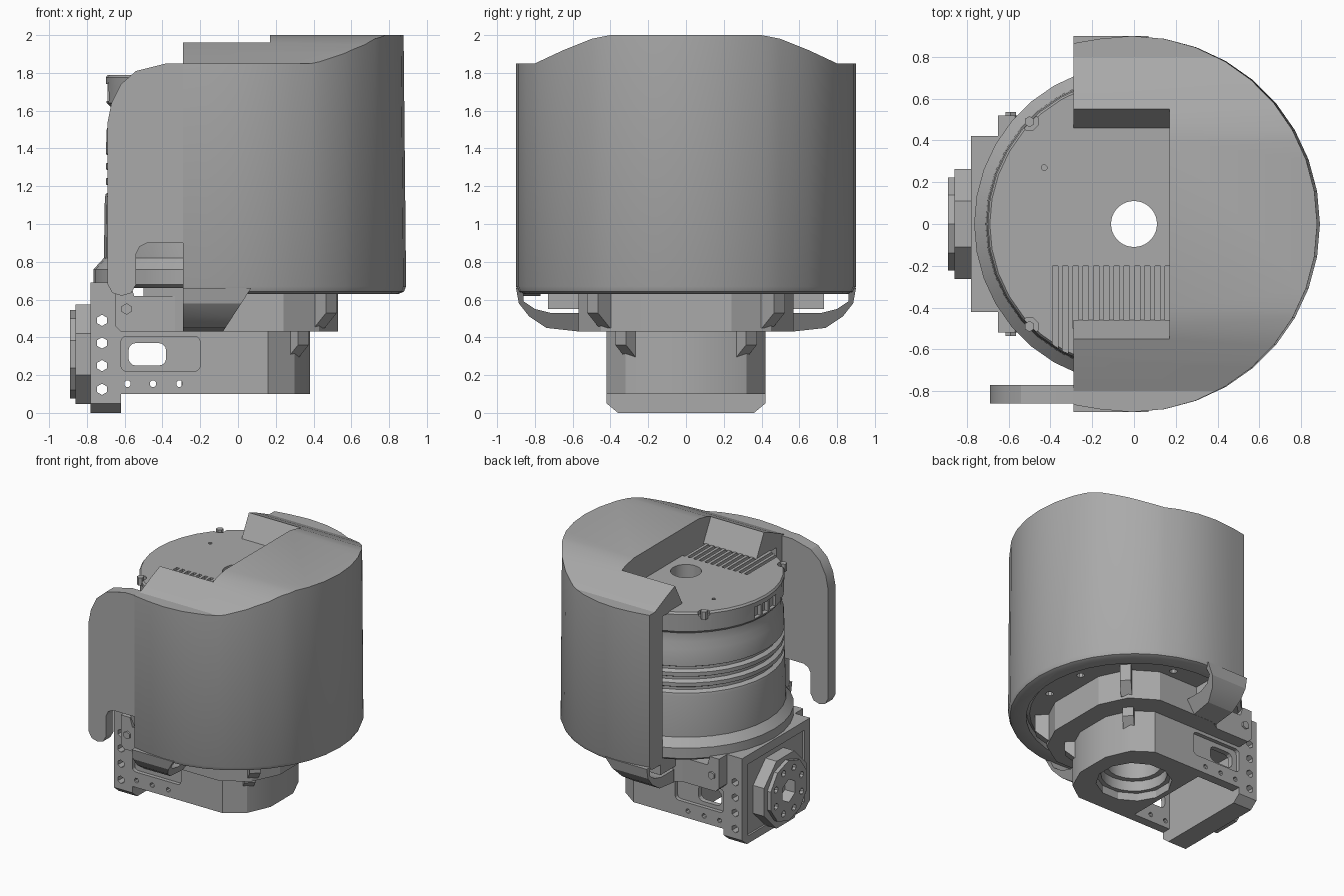
import bpy, bmesh, math
from mathutils import Matrix, Vector

if "Cube" in bpy.data.objects:
    bpy.data.objects.remove(bpy.data.objects["Cube"])

grey = bpy.data.materials.new("mid_grey")
grey.use_nodes = True
COLOUR = (0.4, 0.4, 0.4, 1)
grey.diffuse_color = COLOUR
grey.node_tree.nodes["Principled BSDF"].inputs["Base Color"].default_value = COLOUR
AXES = {"x": Vector((1, 0, 0)), "y": Vector((0, 1, 0)), "z": Vector((0, 0, 1))}


def finish(bm, name):
    bmesh.ops.recalc_face_normals(bm, faces=bm.faces)
    mesh = bpy.data.meshes.new(name)
    bm.to_mesh(mesh)
    bm.free()
    mesh.materials.append(grey)
    obj = bpy.data.objects.new(name, mesh)
    bpy.context.collection.objects.link(obj)
    return obj


def prism(name, points, axis, low, high):
    """Extrude a closed 2D outline along an axis."""
    place = {"x": lambda a, b: (low, a, b), "y": lambda a, b: (a, low, b),
             "z": lambda a, b: (a, b, low)}[axis]
    bm = bmesh.new()
    face = bm.faces.new([bm.verts.new(place(*p)) for p in points])
    new = bmesh.ops.extrude_face_region(bm, geom=[face])["geom"]
    moved = [v for v in new if isinstance(v, bmesh.types.BMVert)]
    bmesh.ops.translate(bm, verts=moved, vec=AXES[axis] * (high - low))
    return finish(bm, name)


def box(name, x, y, z):
    return prism(name, [(x[0], y[0]), (x[1], y[0]), (x[1], y[1]), (x[0], y[1])], "z", *z)


def circle(a, b, r, sides=16, turn=0.5):
    steps = [(i + turn) * math.tau / sides for i in range(sides)]
    return [(a + r * math.cos(t), b + r * math.sin(t)) for t in steps]


def rounded(x, z, r):
    """Outline of a rectangle with rounded corners."""
    pts = []
    corners = [(x[1] - r, z[1] - r), (x[0] + r, z[1] - r), (x[0] + r, z[0] + r), (x[1] - r, z[0] + r)]
    for i, (cx, cz) in enumerate(corners):
        for k in range(4):
            t = (i + k / 3) * math.pi / 2
            pts.append((cx + r * math.cos(t), cz + r * math.sin(t)))
    return pts


def revolve(name, profile, sides=36):
    bm = bmesh.new()
    verts = [bm.verts.new((r, 0, z)) for r, z in profile]
    edges = [bm.edges.new((verts[i], verts[i - 1])) for i in range(len(verts))]
    bmesh.ops.spin(bm, geom=verts + edges, cent=(0, 0, 0), axis=(0, 0, 1),
                   angle=math.tau, steps=sides)
    bmesh.ops.remove_doubles(bm, verts=bm.verts, dist=0.0005)
    return finish(bm, name)


def cut(obj, *cutters):
    bpy.context.view_layer.objects.active = obj
    for c in cutters:
        c.hide_render = True
        mod = obj.modifiers.new("cut", "BOOLEAN")
        mod.operation, mod.solver, mod.object = "DIFFERENCE", "EXACT", c
        bpy.ops.object.modifier_apply(modifier=mod.name)
        bpy.data.objects.remove(c)
    return obj


# Outer shell: open-backed drum whose crown falls away to both sides
def crown(y):
    keys = [(0, 2.0), (0.4, 2.0), (0.5, 1.98), (0.65, 1.92), (0.8, 1.85), (1, 1.85)]
    for (a, za), (b, zb) in zip(keys, keys[1:]):
        if abs(y) <= b:
            return za + (zb - za) * (abs(y) - a) / (b - a)


wall = [p for p in circle(-0.01, 0, 0.9, 36, 0) if p[0] > -0.28]
wall.sort(key=lambda p: math.atan2(p[1], p[0]))
wall = [(-0.29, -0.865)] + wall + [(-0.29, 0.865)]
shell = prism("outer_shell", wall, "z", 0.63, 2.0)
bm = bmesh.new()
bm.from_mesh(shell.data)
rim = [e for e in bm.edges if all(v.co.z < 0.64 and v.co.x > -0.3 for v in e.verts)
       and not all(v.co.x < -0.28 for v in e.verts)]
bmesh.ops.bevel(bm, geom=rim, offset=0.04, segments=2, profile=0.5, affect="EDGES")
for y in (0.4, 0.5, 0.65, 0.8):
    for s in (-1, 1):
        bmesh.ops.bisect_plane(bm, geom=bm.verts[:] + bm.edges[:] + bm.faces[:],
                               plane_co=(0, s * y, 0), plane_no=(0, 1, 0))
for v in bm.verts:
    if v.co.z > 1.9:
        v.co.z = crown(v.co.y)
        v.co.x -= 0.015 * max(v.co.x, 0)
bm.to_mesh(shell.data)
bm.free()
notch = prism("notch_cutter", [(-0.46, 1.7), (0.46, 1.7), (0.46, 1.79), (0.56, 1.98), (0.56, 2.1),
                               (-0.56, 2.1), (-0.56, 1.98), (-0.46, 1.79)], "x", -1, 0.17)
cut(shell, prism("bore_cutter", circle(0, 0, 0.765, 36), "z", 0.5, 1.78), notch)

# Flat side guard with a hanging finger
guard = [(-0.25, 0.9), (-0.25, 1.85), (-0.38, 1.85), (-0.54, 1.81), (-0.62, 1.74), (-0.67, 1.64),
         (-0.69, 1.54), (-0.69, 0.68), (-0.665, 0.635), (-0.615, 0.62), (-0.565, 0.635), (-0.54, 0.68),
         (-0.54, 0.84), (-0.52, 0.88), (-0.48, 0.9)]
prism("side_guard", guard, "y", -0.86, -0.77)

# Inner motor drum with grooved bands
profile = [(0.11, 0.66), (0.74, 0.66), (0.765, 0.68), (0.765, 0.76), (0.71, 0.82), (0.705, 1.14)]
for z in (1.16, 1.24, 1.32):
    profile += [(0.70, z), (0.67, z + 0.015), (0.67, z + 0.035), (0.70, z + 0.05)]
profile += [(0.695, 1.5), (0.675, 1.55), (0.675, 1.62), (0.695, 1.64), (0.70, 1.775), (0.69, 1.79), (0.11, 1.79)]
motor = revolve("motor_drum", profile)
for i in range(12):
    x = -0.39 + i * 0.049
    cut(motor, box("slot_cutter", (x, x + 0.026), (-0.63 if x < -0.3 else -0.5, -0.2), (1.75, 1.85)))
for s in (-1, 1):
    cut(motor, prism("screw_cutter", circle(-0.5, s * 0.49, 0.045, 8), "z", 1.76, 1.85))
    prism("top_screw", circle(-0.5, s * 0.49, 0.026, 6), "z", 1.74, 1.80)
cut(motor, prism("pin_cutter", circle(-0.43, 0.27, 0.014, 8), "z", 1.75, 1.85),
    box("port_cutter", (-0.75, -0.66), (-0.13, 0.13), (1.65, 1.74)))
for i in range(12):
    t = (i + 0.5) * math.tau / 12
    cut(motor, prism("base_hole", circle(0.66 * math.cos(t), 0.66 * math.sin(t), 0.028, 8), "z", 0.6, 0.70))
for y in (-0.05, 0.04):
    box("port_divider", (-0.69, -0.65), (y, y + 0.02), (1.65, 1.74))

# Upper bracket: stepped octagonal hub below the drum
hub = [(-0.5, 0.42), (-0.25, 0.57), (0.24, 0.57), (0.43, 0.45), (0.53, 0.24)]
hub += [(x, -y) for x, y in reversed(hub)]
upper = prism("upper_bracket", hub, "z", 0.43, 0.67)
cut(upper, prism("hub_cutter", circle(0, 0, 0.2, 20), "z", 0.3, 0.7))

# Lower bracket: two cheeks joined by a rounded nose
nose = [(-0.63, 0.42), (0.16, 0.42), (0.30, 0.32), (0.38, 0.14)]
nose += [(x, -y) for x, y in reversed(nose)]
lower = prism("lower_bracket", nose, "z", 0.1, 0.435)
cut(lower, prism("nose_cutter", circle(0, 0, 0.27, 12), "z", 0, 0.5),
    box("bay_cutter", (-0.7, -0.3), (-0.35, 0.35), (0, 0.4)),
    prism("window_cutter", rounded((-0.58, -0.38), (0.25, 0.37), 0.04), "y", -1, 1))
for s in (-1, 1):
    cut(lower, prism("recess_cutter", rounded((-0.62, -0.2), (0.22, 0.405), 0.03), "y",
                     *sorted((s * 0.39, s * 0.5))))
    for x in (-0.585, -0.45, -0.31):
        cut(lower, prism("hole_cutter", circle(x, 0.155, 0.018, 8), "y", *sorted((s * 0.3, s * 0.5))))
for r, low in ((0.275, 0.16), (0.235, 0.24)):
    revolve("bearing_ring", [(r - 0.04, low), (r, low), (r, 0.44), (r - 0.04, 0.44)], 20)

# Diagonal ribs on both brackets
for radius, low, high in ((0.63, 0.45, 0.66), (0.42, 0.28, 0.45)):
    for t in (-math.pi / 4, math.pi / 4):
        rib = prism("diagonal_rib", [(radius - 0.12, low), (radius - 0.02, low), (radius + 0.07, low + 0.08),
                                     (radius + 0.07, high), (radius - 0.12, high)], "y", -0.04, 0.04)
        rib.data.transform(Matrix.Rotation(t, 4, "Z"))

# Rear mounting block with cross holes
block = prism("rear_block", [(-0.36, 0), (0.36, 0), (0.42, 0.05), (0.42, 0.69), (-0.42, 0.69), (-0.42, 0.05)],
              "x", -0.78, -0.62)
for z in (0.125, 0.25, 0.37, 0.49):
    cut(block, prism("cross_cutter", circle(-0.72, z, 0.03, 6), "y", -1, 1))
cut(block, box("face_cutter", (-0.8, -0.765), (-0.35, 0.35), (0.06, 0.62)))

# Round coupling on the rear block
coupling = prism("coupling", circle(0, 0.31, 0.285, 8), "x", -0.86, -0.75)
cap = prism("coupling_cap", circle(0, 0.31, 0.235, 10), "x", -0.89, -0.85)
for part in (coupling, cap):
    cut(part, prism("socket_cutter", circle(0, 0.31, 0.09, 6), "x", -1, -0.80))
for y, z in circle(0, 0.31, 0.17, 8):
    cut(cap, prism("bolt_cutter", circle(y, z, 0.025, 8), "x", -1, -0.865))

# Side lugs, flange blocks and curved scoops, one of each per side
arc = [(0.9, 0.66), (0.885, 0.58), (0.83, 0.51), (0.74, 0.45), (0.56, 0.43)]
inner = [(0.56, 0.53), (0.72, 0.53), (0.80, 0.55), (0.86, 0.59), (0.86, 0.66)]
for s in (-1, 1):
    ends = lambda a, b: sorted((s * a, s * b))
    prism("side_lug", [(-0.65, 0.46), (-0.62, 0.43), (-0.29, 0.43), (-0.29, 0.62), (-0.55, 0.62),
                       (-0.57, 0.69), (-0.65, 0.69)], "y", *ends(0.36, 0.52))
    prism("lug_bolt", circle(-0.59, 0.55, 0.03, 6), "y", *ends(0.5, 0.535))
    box("flange_block", (-0.29, -0.1), ends(0.5, 0.73), (0.55, 0.67))
    scoop = prism("curved_scoop", [(s * y, z) for y, z in arc + inner], "x", -0.29, 0.0)
    for v in scoop.data.vertices:
        if v.co.x > -0.1:
            v.co.x = -0.08 + (v.co.z - 0.43) * 0.65

# Smooth curved walls while keeping sharp edges
bpy.ops.object.select_all(action="DESELECT")
for obj in bpy.context.collection.objects:
    if obj.type == "MESH" and grey.name in obj.data.materials:
        obj.select_set(True)
        bpy.context.view_layer.objects.active = obj
bpy.ops.object.shade_smooth_by_angle(angle=math.radians(25))
